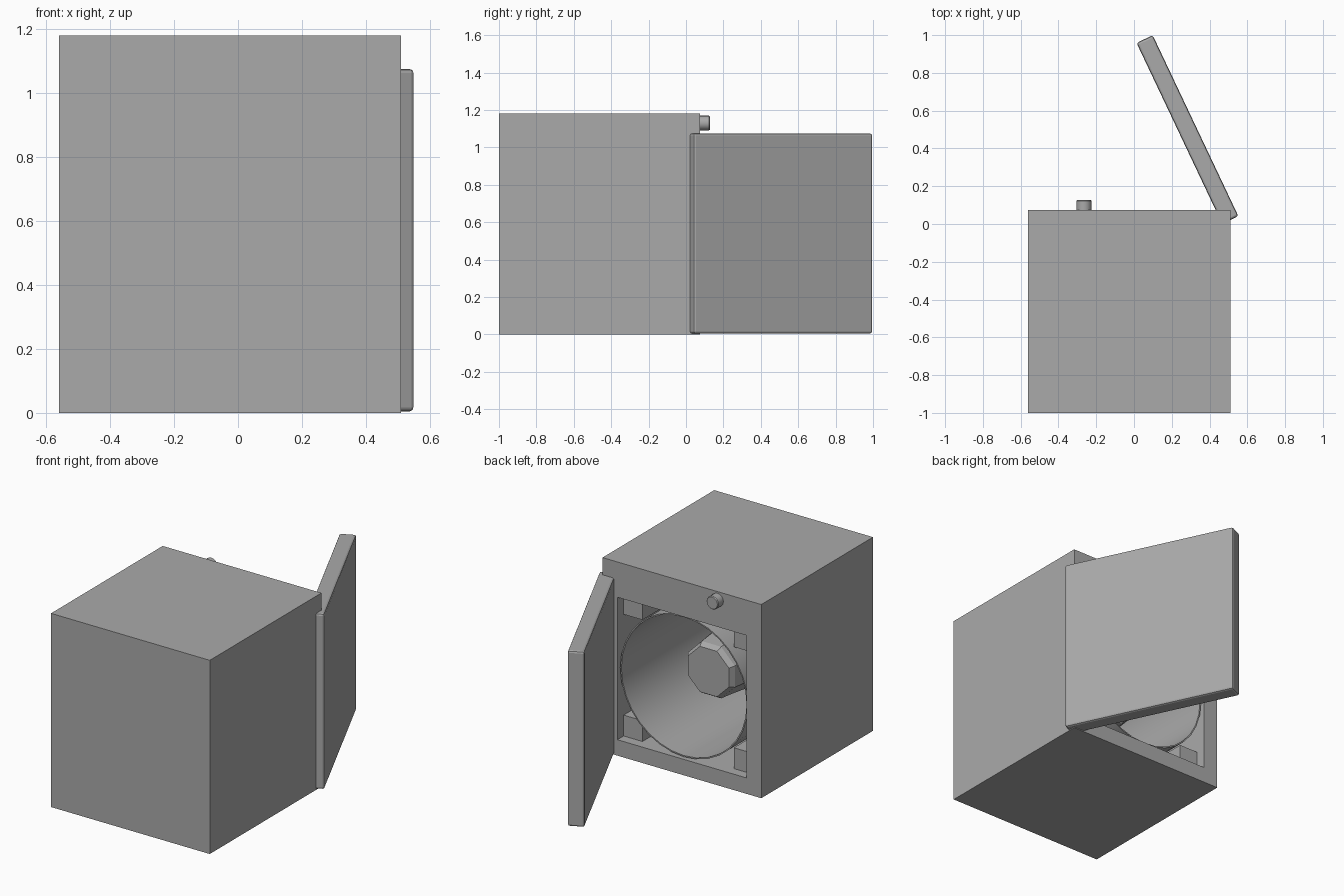
import bpy, bmesh, math
from mathutils import Matrix, Vector

cube = bpy.data.objects.get("Cube")
if cube:
    bpy.data.objects.remove(cube, do_unlink=True)

grey = bpy.data.materials.new("plain_grey")
grey.use_nodes = True
COLOUR = (0.4, 0.4, 0.4, 1)
grey.diffuse_color = COLOUR
grey.node_tree.nodes["Principled BSDF"].inputs["Base Color"].default_value = COLOUR


def finish(name, bm):
    bmesh.ops.recalc_face_normals(bm, faces=bm.faces)
    mesh = bpy.data.meshes.new(name)
    bm.to_mesh(mesh)
    bm.free()
    mesh.materials.append(grey)
    obj = bpy.data.objects.new(name, mesh)
    bpy.context.collection.objects.link(obj)
    return obj


def box_mesh(lo, hi):
    lo, hi = Vector(lo), Vector(hi)
    bm = bmesh.new()
    bmesh.ops.create_cube(bm, size=1, matrix=Matrix.Translation((lo + hi) / 2)
                          @ Matrix.Diagonal((*(hi - lo), 1)))
    return bm


def lathe(name, profile, centre, sides, turn=0.0, smooth=False):
    """Spin (radius, y) points about an axis parallel to y."""
    bm = bmesh.new()
    rings = []
    for r, y in profile:
        angles = [turn + math.tau * i / sides for i in range(sides)]
        rings.append([bm.verts.new((centre[0] + r * math.cos(a), y, centre[1] + r * math.sin(a)))
                      for a in angles])
    for a, b in zip(rings, rings[1:]):
        for i in range(sides):
            j = (i + 1) % sides
            bm.faces.new((a[i], a[j], b[j], b[i]))
    for ring in (rings[0], rings[-1]):
        bm.faces.new(ring)
    obj = finish(name, bm)
    if smooth:
        bpy.ops.object.select_all(action='DESELECT')
        obj.select_set(True)
        bpy.context.view_layer.objects.active = obj
        bpy.ops.object.shade_smooth_by_angle(angle=math.radians(30))
    return obj


# Cabinet: a box whose back face is inset and pushed inward
FACE, DEEP = 0.075, -0.92
X0, X1, Z0, Z1 = -0.46, 0.41, 0.097, 0.965
bm = box_mesh((-0.56, -1, 0), (0.51, FACE, 1.18))
opening = max(bm.faces, key=lambda f: f.calc_center_median().y)
bmesh.ops.inset_individual(bm, faces=[opening], thickness=0.1)
mid = opening.calc_center_median()
for v in opening.verts:
    v.co.x = X0 if v.co.x < mid.x else X1
    v.co.z = Z0 if v.co.z < mid.z else Z1
wall = bmesh.ops.extrude_discrete_faces(bm, faces=[opening])["faces"][0]
for v in wall.verts:
    v.co.y = DEEP
finish("cabinet", bm)

# Corner posts that hold the drum
POST = 0.127
for side, x in (("right", X0), ("left", X1 - POST)):
    for level, z in (("lower", Z0), ("upper", Z1 - POST)):
        finish(f"{level}_{side}_post",
               box_mesh((x, DEEP, z), (x + POST, FACE - 0.06, z + POST)))

# Drum: thin open shell, with the central spindle inside
CENTRE = ((X0 + X1) / 2, (Z0 + Z1) / 2)
RIM = FACE - 0.02
lathe("drum", [(0.43, DEEP + 0.01), (0.43, RIM), (0.422, RIM), (0.422, DEEP + 0.03)],
      CENTRE, 32, smooth=True)
lathe("spindle", [(0.25, DEEP + 0.02), (0.18, -0.31), (0.17, -0.21), (0.15, -0.18)],
      CENTRE, 8, turn=math.pi / 8)

# Button above the opening
lathe("button", [(0.04, FACE - 0.01), (0.04, 0.122), (0.036, 0.127)], (-0.265, 1.13), 16, smooth=True)

# Open door with softened edges
door = finish("door", box_mesh((-0.53, -0.0475, 0.005), (0.53, 0.0475, 1.075)))
door.location = (0.283, 0.5, 0)
door.rotation_euler.z = math.atan2(0.904, -0.428)
bevel = door.modifiers.new("soft_edges", 'BEVEL')
bevel.width = 0.012
bevel.segments = 2
